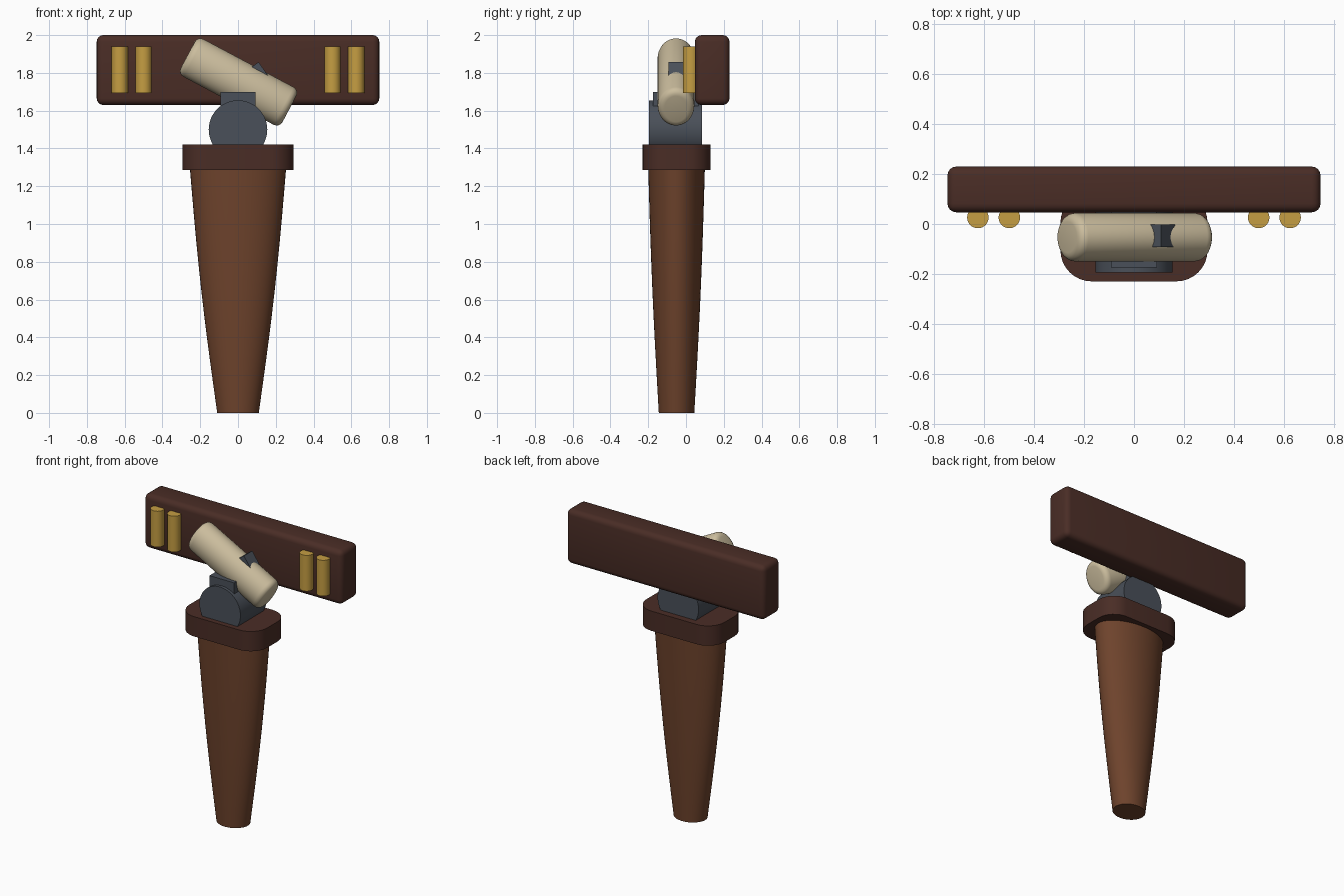
import bpy, bmesh, math
from mathutils import Matrix, Vector

if "Cube" in bpy.data.objects:
    bpy.data.objects.remove(bpy.data.objects["Cube"])


def material(name, rgb):
    m = bpy.data.materials.new(name)
    m.diffuse_color = (*rgb, 1)
    m.use_nodes = True
    m.node_tree.nodes["Principled BSDF"].inputs["Base Color"].default_value = m.diffuse_color
    return m


DARK = material("dark wood", (0.068, 0.026, 0.019))
WOOD = material("warm wood", (0.155, 0.056, 0.025))
STEEL = material("steel", (0.068, 0.08, 0.1))
BRASS = material("brass", (0.56, 0.34, 0.055))
IVORY = material("ivory", (0.60, 0.51, 0.34))


def finish(name, bm, mat, bevel=0, segments=4):
    bmesh.ops.recalc_face_normals(bm, faces=bm.faces)
    me = bpy.data.meshes.new(name)
    bm.to_mesh(me)
    bm.free()
    me.materials.append(mat)
    ob = bpy.data.objects.new(name, me)
    bpy.context.collection.objects.link(ob)
    bpy.ops.object.select_all(action='DESELECT')
    ob.select_set(True)
    bpy.context.view_layer.objects.active = ob
    if bevel:
        b = ob.modifiers.new("bevel", 'BEVEL')
        b.width, b.segments = bevel, segments
        b.limit_method, b.angle_limit = 'ANGLE', math.radians(40)
        bpy.ops.object.modifier_apply(modifier=b.name)
    bpy.ops.object.shade_smooth_by_angle(angle=math.radians(35))
    return ob


def box(name, lo, hi, mat, bevel=0, turn=0):
    lo, hi = Vector(lo), Vector(hi)
    bm = bmesh.new()
    bmesh.ops.create_cube(bm, size=1, matrix=Matrix.Translation((lo + hi) / 2)
                          @ Matrix.Rotation(turn, 4, 'Y') @ Matrix.Diagonal((*(hi - lo), 1)))
    return finish(name, bm, mat, bevel)


def cylinder(name, centre, rx, ry, depth, mat, rot=Matrix(), bevel=0, sides=48):
    bm = bmesh.new()
    bmesh.ops.create_cone(bm, cap_ends=True, segments=sides, radius1=1, radius2=1, depth=depth,
                          matrix=Matrix.Translation(centre) @ rot @ Matrix.Diagonal((rx, ry, 1, 1)))
    return finish(name, bm, mat, bevel)


def loft(name, rings, mat):
    bm = bmesh.new()
    loops = [[bm.verts.new(p) for p in ring] for ring in rings]
    for a, b in zip(loops, loops[1:]):
        for i in range(len(a)):
            j = (i + 1) % len(a)
            bm.faces.new((a[i], a[j], b[j], b[i]))
    bm.faces.new(loops[0])
    bm.faces.new(loops[-1])
    return finish(name, bm, mat)


# tapered oval handle, slightly bulged
def oval(z):
    t = z / 1.3
    bulge = 0.012 * math.sin(math.pi * t)
    rx, ry = 0.11 + 0.145 * t + bulge, 0.094 + 0.056 * t + bulge * 0.5
    return [(rx * math.cos(a), -0.05 + ry * math.sin(a), z)
            for a in (math.tau * i / 48 for i in range(48))]


loft("handle", [oval(1.3 * k / 10) for k in range(11)], WOOD)


# collar: rounded rectangle slab
def rounded(z, hx, hy, r, cy):
    return [(sx * (hx - r) + r * math.cos(a), cy + sy * (hy - r) + r * math.sin(a), z)
            for q, (sx, sy) in enumerate(((1, 1), (-1, 1), (-1, -1), (1, -1)))
            for a in (math.pi / 2 * (q + k / 8) for k in range(9))]


loft("collar", [rounded(z, 0.295, 0.18, 0.125, -0.05) for z in (1.285, 1.42)], DARK)

# pivot barrel and bracket
cylinder("pivot_barrel", (0, -0.055, 1.5), 0.155, 0.155, 0.28, STEEL,
         Matrix.Rotation(math.pi / 2, 4, 'X'))
box("pivot_bracket", (-0.093, -0.175, 1.56), (0.093, 0.065, 1.70), STEEL)

# tilted ivory roller with rounded ends
cylinder("tilted_roller", (0.003, -0.053, 1.752), 0.113, 0.097, 0.61, IVORY,
         Matrix.Rotation(math.radians(90 + 28), 4, 'Y'), bevel=0.035)

# small catch poking out of the roller
box("catch", (0.048, -0.092, 1.74), (0.146, -0.002, 1.838), STEEL, turn=math.radians(-35))

# cross bar and brass rods
box("cross_bar", (-0.748, 0.047, 1.63), (0.748, 0.23, 2.0), DARK, bevel=0.035)
for side in (-1, 1):
    for n, x in enumerate((0.50, 0.626)):
        cylinder(f"brass_rod_{'left' if side < 0 else 'right'}_{n + 1}",
                 (side * x, 0.026, 1.817), 0.043, 0.043, 0.245, BRASS, sides=32)
